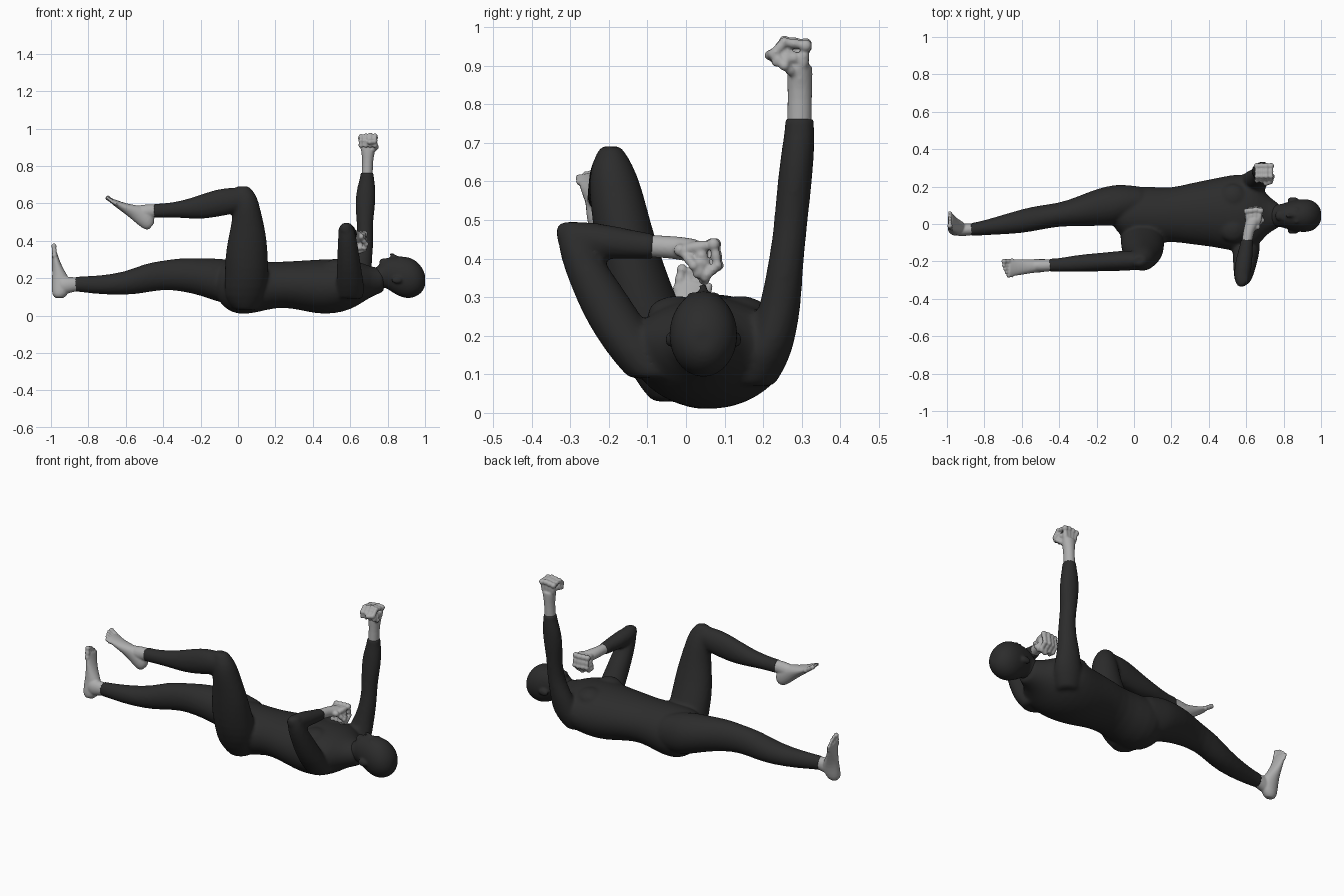
import bpy, bmesh, math
from mathutils import Matrix, Vector

if "Cube" in bpy.data.objects:
    bpy.data.objects.remove(bpy.data.objects["Cube"])


def material(name, rgb):
    m = bpy.data.materials.new(name)
    m.diffuse_color = (*rgb, 1)
    m.use_nodes = True
    bsdf = m.node_tree.nodes["Principled BSDF"]
    bsdf.inputs["Base Color"].default_value = (*rgb, 1)
    bsdf.inputs["Roughness"].default_value = 0.8
    return m


BLACK = material("black fabric", (0.025, 0.025, 0.025))
GREY = material("light grey skin", (0.42, 0.42, 0.42))


def frame(u, v, w, origin=(0, 0, 0)):
    """Matrix whose columns are three directions and an origin."""
    m = Matrix((u, v, w)).transposed().to_4x4()
    m.translation = origin
    return m


X, Y, Z = Vector((1, 0, 0)), Vector((0, 1, 0)), Vector((0, 0, 1))
ALONG_X, ALONG_Y, ALONG_Z = frame(Y, Z, X), frame(X, Z, Y), frame(X, Y, Z)


def loft(bm, m, rows, sides=24):
    """Elliptical rings; row = position, centre u, radius u, centre v, radius v."""
    rings = []
    rows = [rows[0]] + rows + [rows[-1]]
    for i, (w, cu, ru, cv, rv) in enumerate(rows):
        k = 0.9 if i in (0, len(rows) - 1) else 1   # inner ring keeps the ends crisp
        rings.append([bm.verts.new(m @ Vector((
            cu + k * ru * math.cos(a * math.tau / sides),
            cv + k * rv * math.sin(a * math.tau / sides), w))) for a in range(sides)])
    for a, b in zip(rings, rings[1:]):
        for i in range(sides):
            j = (i + 1) % sides
            bm.faces.new((a[i], a[j], b[j], b[i]))
    bm.faces.new(rings[0])
    bm.faces.new(rings[-1])


def ball(bm, c, radii):
    m = Matrix.Translation(c) @ Matrix.Diagonal((*radii, 1))
    bmesh.ops.create_icosphere(bm, subdivisions=2, radius=1, matrix=m)


def rod(bm, points, r):
    """Rounded rod through a few points."""
    for p in points:
        ball(bm, p, (r, r, r))
    for a, b in zip(points, points[1:]):
        d = b - a
        m = Matrix.Translation((a + b) / 2) @ d.to_track_quat('Z', 'Y').to_matrix().to_4x4()
        bmesh.ops.create_cone(bm, cap_ends=True, segments=12, radius1=r, radius2=r,
                              depth=d.length, matrix=m)


def finish(bm, name, mat, voxel, smooth):
    """Fuse the overlapping volumes into one soft skin."""
    bmesh.ops.recalc_face_normals(bm, faces=bm.faces)
    me = bpy.data.meshes.new(name)
    bm.to_mesh(me)
    bm.free()
    me.materials.append(mat)
    ob = bpy.data.objects.new(name, me)
    bpy.context.collection.objects.link(ob)
    ob.modifiers.new("round", 'SUBSURF').levels = 1
    ob.modifiers["round"].render_levels = 1
    r = ob.modifiers.new("fuse", 'REMESH')
    r.mode, r.voxel_size, r.use_smooth_shade = 'VOXEL', voxel, True
    s = ob.modifiers.new("soften", 'SMOOTH')
    s.factor, s.iterations = 0.5, smooth
    return ob


# ---- Body suit: torso, arms and legs
bm = bmesh.new()
loft(bm, ALONG_X, [  # torso
    (-0.11, .06, .07, .17, .08), (-0.07, .05, .12, .16, .125), (0, .05, .155, .146, .145),
    (.1, .045, .155, .152, .138), (.2, .05, .142, .165, .122), (.3, .055, .165, .165, .127),
    (.42, .06, .182, .153, .147), (.52, .06, .205, .157, .148), (.6, .06, .21, .165, .135),
    (.66, .055, .18, .175, .11), (.71, .05, .1, .18, .08), (.78, .045, .062, .19, .064)])
loft(bm, ALONG_X, [  # straight leg
    (.05, .12, .08, .17, .1), (-.05, .11, .1, .18, .12), (-.1, .1, .112, .188, .118),
    (-.2, .09, .1, .207, .1), (-.3, .067, .08, .22, .09), (-.4, .05, .062, .217, .077),
    (-.5, .035, .066, .2, .08), (-.6, .015, .066, .17, .062), (-.75, -.012, .046, .163, .05),
    (-.85, -.028, .035, .168, .041), (-.875, -.028, .035, .168, .041)])
loft(bm, ALONG_Z, [  # raised thigh
    (.03, .04, .06, -.03, .06), (.1, .035, .112, -.055, .09), (.2, .047, .118, -.085, .105),
    (.3, .045, .116, -.12, .095), (.4, .05, .106, -.147, .084), (.5, .052, .085, -.168, .075),
    (.58, .045, .072, -.183, .07), (.64, .04, .062, -.192, .057), (.69, .025, .036, -.195, .028)])
loft(bm, ALONG_X, [  # raised shin
    (.08, -.195, .03, .63, .03), (.04, -.195, .05, .622, .058), (-.04, -.195, .055, .613, .073),
    (-.12, -.2, .052, .6, .075), (-.2, -.205, .049, .58, .066), (-.3, -.21, .046, .568, .046),
    (-.38, -.218, .038, .562, .039), (-.43, -.22, .036, .56, .039), (-.455, -.22, .036, .56, .039)])
loft(bm, ALONG_Z, [  # raised arm
    (.07, .6, .06, .17, .06), (.14, .62, .085, .2, .07), (.2, .64, .076, .225, .06),
    (.28, .655, .06, .245, .054), (.36, .675, .048, .255, .047), (.45, .68, .043, .267, .044),
    (.5, .678, .044, .272, .044), (.58, .68, .053, .28, .045), (.65, .683, .054, .287, .044),
    (.71, .688, .044, .293, .041), (.745, .69, .036, .294, .038), (.765, .69, .036, .294, .038)])
loft(bm, ALONG_Z, [  # folded upper arm
    (.09, .6, .07, -.08, .07), (.16, .6, .076, -.13, .08), (.24, .595, .066, -.185, .075),
    (.32, .59, .06, -.228, .068), (.4, .585, .051, -.272, .053), (.46, .58, .044, -.29, .046),
    (.495, .58, .025, -.295, .025)])
loft(bm, ALONG_Y, [  # folded forearm
    (-.335, .575, .018, .468, .02), (-.31, .577, .039, .455, .041), (-.26, .58, .046, .45, .046),
    (-.2, .587, .046, .443, .045), (-.14, .597, .039, .437, .038), (-.1, .603, .034, .433, .034),
    (-.08, .604, .034, .432, .034)])
for y in (-.025, .14):  # chest muscles
    ball(bm, (.53, y, .255), (.08, .08, .052))
finish(bm, "body_suit", BLACK, .01, 4)

# ---- Hooded head with nose, lips, brow and ears
bm = bmesh.new()
loft(bm, ALONG_X, [
    (.7, .048, .06, .18, .06), (.75, .045, .06, .195, .066), (.785, .045, .06, .23, .074),
    (.81, .045, .07, .222, .09), (.85, .045, .081, .213, .104), (.89, .045, .089, .204, .113),
    (.93, .045, .089, .2, .108), (.965, .045, .077, .195, .088), (.99, .045, .052, .19, .058),
    (1.0, .045, .025, .188, .03)])
rod(bm, [Vector((.855, .045, .308)), Vector((.822, .045, .325))], .012)
rod(bm, [Vector((.796, .03, .298)), Vector((.796, .06, .298))], .011)
rod(bm, [Vector((.87, .015, .302)), Vector((.87, .075, .302))], .013)
ball(bm, (.775, .045, .285), (.022, .03, .022))
for s in (-1, 1):
    ball(bm, (.85, .045 + s * .086, .19), (.032, .013, .021))
finish(bm, "hooded_head", BLACK, .007, 3)


# ---- Fists: d points along the forearm, c to the palm side, t to the thumb
def fist(name, origin, d, c, t, wrist_axis, wrist):
    bm = bmesh.new()
    loft(bm, wrist_axis, wrist)
    m = frame(d, c, t, origin)

    def path(*pts):
        return [m @ Vector(p) for p in pts]
    for i in range(4):
        k = (i - 1.5) * .025
        s = 1 - .05 * abs(i - 2)
        rod(bm, path((-.02, 0, k * .5), (.07 * s, -.015, k)), .018)
        rod(bm, path((.035, .015, k * .8), (.04, .035, k * .8)), .018)
        rod(bm, path((.072 * s, -.012, k), (.08 * s, .04, k), (.05, .063, k),
                     (.025, .06, k), (.03, .035, k)), .0145)
    rod(bm, path((-.01, .008, .02), (.015, .04, .045), (.045, .07, .034), (.042, .078, .01)), .015)
    finish(bm, name, GREY, .005, 3)


fist("raised_fist", (.695, .295, .885), Z, -Y, X, ALONG_Z, [
    (.74, .69, .031, .294, .033), (.82, .693, .028, .295, .031),
    (.86, .695, .033, .295, .033), (.9, .696, .042, .295, .033)])
fist("folded_fist", (.64, .005, .422), Y, -Z, X, ALONG_Y, [
    (-.11, .602, .028, .433, .029), (-.04, .612, .029, .43, .029),
    (-.01, .625, .035, .425, .031), (.03, .64, .042, .42, .03)])


# ---- Bare feet: toe direction, up from the sole, and outward direction
def foot(name, origin, toe, up, out, ankle):
    bm = bmesh.new()
    loft(bm, ALONG_X, ankle)
    toe = Vector(toe).normalized()
    m = frame(Vector(up), Vector(out), toe, origin)
    loft(bm, m, [
        (0, .042, .022, 0, .02), (.014, .043, .04, 0, .033), (.05, .052, .051, 0, .037),
        (.095, .052, .05, 0, .036), (.135, .04, .036, .002, .038), (.185, .026, .024, .004, .043),
        (.235, .017, .016, .005, .047), (.25, .015, .013, .005, .046)])
    for i in range(5):  # toes, big one on the inside
        v = -.031 + i * .0185 + (.004 if i else 0)
        r = .0155 if i == 0 else .0105
        end = (.276, .278, .27, .26, .247)[i]
        rod(bm, [m @ Vector((.016, v, .225)), m @ Vector((.013, v, end))], r)
    finish(bm, name, GREY, .005, 3)


foot("straight_foot", (-.997, -.035, .095), (0, .2, .98), X, (0, .98, -.2), [
    (-.85, -.028, .03, .168, .036), (-.89, -.03, .033, .165, .041),
    (-.93, -.031, .035, .16, .048), (-.95, -.031, .03, .16, .045)])
foot("raised_foot", (-.487, -.22, .446), (-.78, -.04, .62), (.62, 0, .78), (0, -1, 0), [
    (-.43, -.22, .031, .56, .034), (-.47, -.222, .033, .558, .038),
    (-.51, -.223, .035, .55, .042), (-.54, -.223, .03, .55, .038)])
